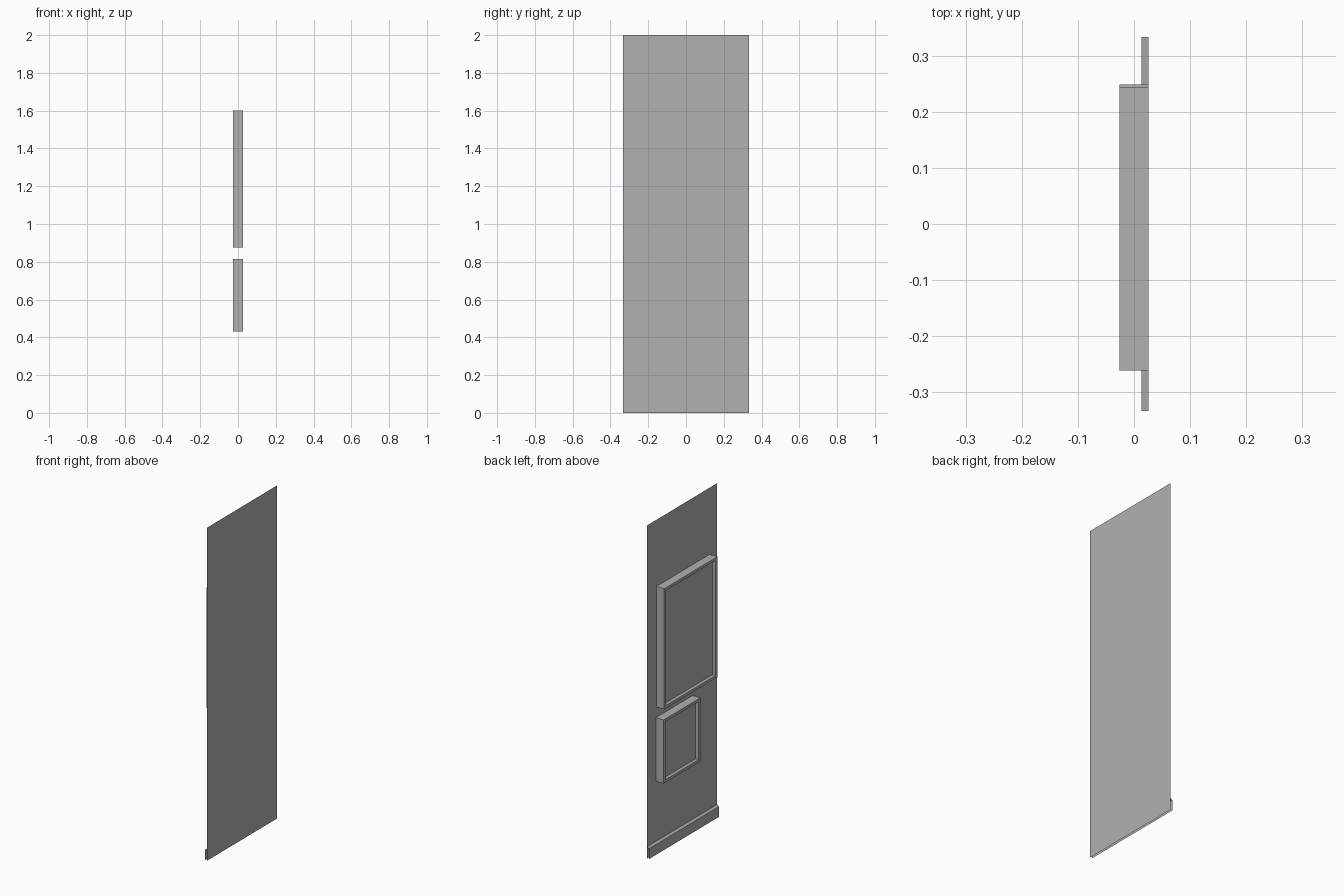
import bpy, bmesh

if "Cube" in bpy.data.objects:
    bpy.data.objects.remove(bpy.data.objects["Cube"])

WALL_X, FRONT_X = 0.026, -0.026
HALF_Y = 0.333

# Mid grey paint shared by every part
paint = bpy.data.materials.new("grey_paint")
paint.diffuse_color = (0.44, 0.44, 0.44, 1)
paint.use_nodes = True
paint.node_tree.nodes["Principled BSDF"].inputs["Base Color"].default_value = paint.diffuse_color


def add_object(name, bm):
    mesh = bpy.data.meshes.new(name)
    bm.to_mesh(mesh)
    bm.free()
    mesh.materials.append(paint)
    obj = bpy.data.objects.new(name, mesh)
    bpy.context.collection.objects.link(obj)
    return obj


def strip(name, profile):
    """Sweep an open (x, z) profile along the wall width."""
    bm = bmesh.new()
    rows = [[bm.verts.new((x, y, z)) for y in (HALF_Y, -HALF_Y)] for x, z in profile]
    for a, b in zip(rows, rows[1:]):
        bm.faces.new((a[0], a[1], b[1], b[0]))
    return add_object(name, bm)


def picture_frame(name, y0, y1, z0, z1, border=0.024, recess=0.02):
    """Box on the wall whose front is inset and pushed back."""
    bm = bmesh.new()
    bmesh.ops.create_cube(bm, size=1)
    for v in bm.verts:
        v.co = (WALL_X if v.co.x > 0 else FRONT_X,
                y1 if v.co.y > 0 else y0,
                z1 if v.co.z > 0 else z0)
    bm.normal_update()
    front = min(bm.faces, key=lambda f: f.normal.x)
    bmesh.ops.inset_region(bm, faces=[front], thickness=border)
    panel = bmesh.ops.extrude_discrete_faces(bm, faces=[front])["faces"][0]
    for v in panel.verts:
        v.co.x += recess
    bmesh.ops.recalc_face_normals(bm, faces=bm.faces)
    return add_object(name, bm)


# Thin wall sheet
strip("wall_panel", [(WALL_X, 2.0), (WALL_X, 0.0)])

# Skirting board with a sloping top, open at the ends
strip("skirting_board", [(WALL_X, 0.071), (0.013, 0.062), (0.013, 0.0)])

# Two framed panels
picture_frame("large_frame", -0.261, 0.244, 0.876, 1.6)
picture_frame("small_frame", -0.10, 0.249, 0.432, 0.814)
